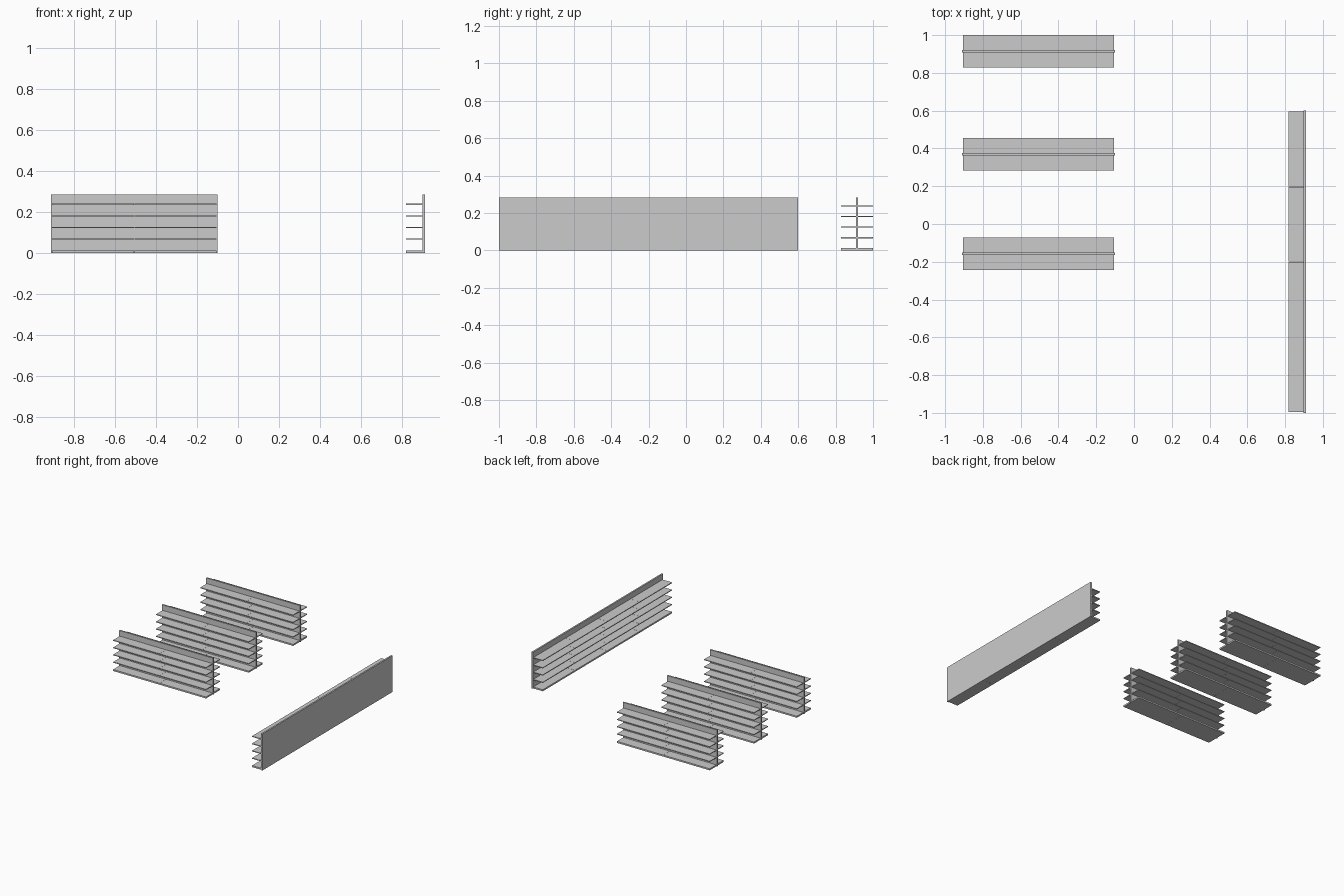
import bpy, bmesh
from mathutils import Matrix, Vector

if "Cube" in bpy.data.objects:
    bpy.data.objects.remove(bpy.data.objects["Cube"])

SHELF_Z = [0.068, 0.125, 0.181, 0.238]   # shelf centre heights
BAY = 0.4                                # length of one shelf bay


def add_box(bm, lo, hi):
    lo, hi = Vector(lo), Vector(hi)
    size = hi - lo
    bmesh.ops.create_cube(bm, size=1, matrix=Matrix.Translation((lo + hi) / 2)
                          @ Matrix.Diagonal((*size, 1)))


def make(name, boxes):
    bm = bmesh.new()
    for lo, hi in boxes:
        add_box(bm, lo, hi)
    mesh = bpy.data.meshes.new(name)
    bm.to_mesh(mesh)
    bm.free()
    ob = bpy.data.objects.new(name, mesh)
    bpy.context.collection.objects.link(ob)
    return ob


def levels():
    # thick base deck, then the thin shelves above it
    return [(0.0, 0.012)] + [(z - 0.003, z + 0.003) for z in SHELF_Z]


# Double-sided aisle racks
for i, y in enumerate((0.914, 0.369, -0.157)):
    make(f"aisle_back_panel_{i}", [((-0.91, y - 0.006, 0), (-0.1, y + 0.006, 0.284))])
    shelves = []
    for z0, z1 in levels():
        for bay in range(2):
            x = -0.905 + bay * BAY
            for y0, y1 in ((y - 0.086, y - 0.006), (y + 0.006, y + 0.086)):
                shelves.append(((x + 0.0005, y0, z0), (x + BAY - 0.0005, y1, z1)))
    make(f"aisle_shelves_{i}", shelves)

# Single-sided wall rack
make("wall_back_panel", [((0.898, -1, 0), (0.91, 0.6, 0.284))])
wall = []
for z0, z1 in levels():
    for bay in range(4):
        y = -0.995 + bay * 0.3975
        wall.append(((0.817, y + 0.0005, z0), (0.898, y + 0.397, z1)))
make("wall_shelves", wall)
